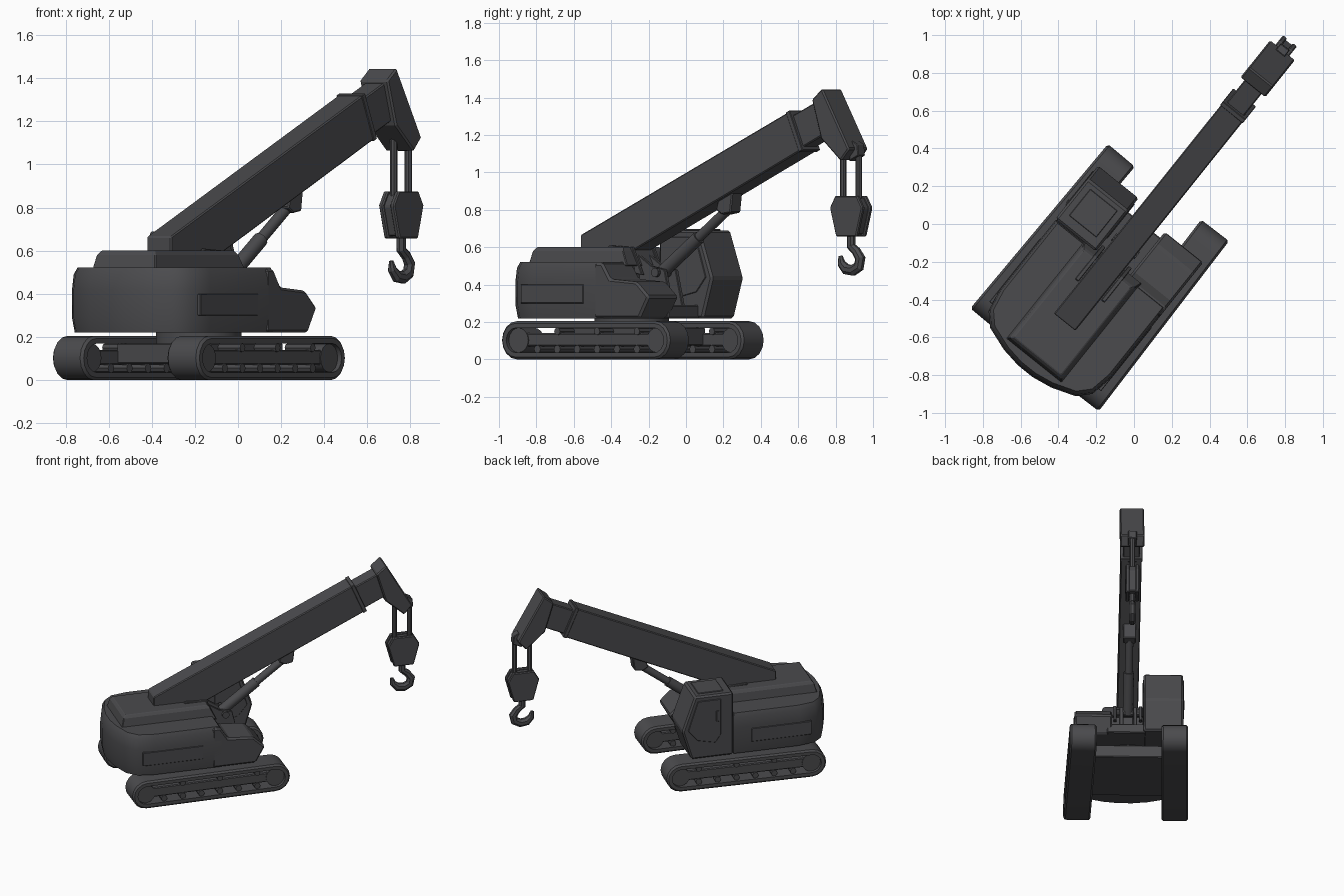
import bpy, bmesh, math
from mathutils import Matrix, Vector

if "Cube" in bpy.data.objects:
    bpy.data.objects.remove(bpy.data.objects["Cube"])

# Built along local +X (boom direction), then turned into place
PLACE = Matrix.Translation((0.03, -0.024, 0)) @ Matrix.Rotation(math.radians(51.3), 4, 'Z')
GREY = bpy.data.materials.new("dark_grey")
GREY.diffuse_color = (0.07, 0.07, 0.075, 1)
GREY.use_nodes = True
GREY.node_tree.nodes["Principled BSDF"].inputs["Base Color"].default_value = GREY.diffuse_color


def finish(name, bm, bevel=0.0, extra=Matrix(), smooth=False):
    bmesh.ops.recalc_face_normals(bm, faces=bm.faces)
    me = bpy.data.meshes.new(name)
    bm.to_mesh(me)
    bm.free()
    me.transform(PLACE @ extra)
    me.materials.append(GREY)
    ob = bpy.data.objects.new(name, me)
    bpy.context.collection.objects.link(ob)
    if bevel:
        m = ob.modifiers.new("bevel", 'BEVEL')
        m.width, m.segments, m.limit_method = bevel, 1, 'ANGLE'
        m.angle_limit = math.radians(35)
    if smooth:
        bpy.ops.object.select_all(action='DESELECT')
        ob.select_set(True)
        bpy.context.view_layer.objects.active = ob
        bpy.ops.object.shade_smooth_by_angle(angle=math.radians(35))
    return ob


def loft(name, rings, bevel=0.0, smooth=False):
    """Skin a stack of equal-length rings and cap both ends."""
    bm = bmesh.new()
    vs = [[bm.verts.new(p) for p in r] for r in rings]
    n = len(vs[0])
    for a, b in zip(vs, vs[1:]):
        for i in range(n):
            bm.faces.new((a[i], a[(i + 1) % n], b[(i + 1) % n], b[i]))
    bm.faces.new(vs[0])
    bm.faces.new(vs[-1])
    return finish(name, bm, bevel, smooth=smooth)


def prism(name, prof, y0, y1, bevel=0.006):
    """Side profile (x, z) extruded across y."""
    return loft(name, [[(x, y, z) for x, z in prof] for y in (y0, y1)], bevel)


def box(name, x0, x1, y0, y1, z0, z1, bevel=0.006):
    return prism(name, [(x0, z0), (x1, z0), (x1, z1), (x0, z1)], y0, y1, bevel)


def rod(name, a, b, r, sides=12, extra=Matrix()):
    a, b = Vector(a), Vector(b)
    d = b - a
    bm = bmesh.new()
    bmesh.ops.create_cone(bm, cap_ends=True, segments=sides, radius1=r, radius2=r, depth=d.length)
    bm.transform(Matrix.Translation((a + b) / 2) @ d.to_track_quat('Z', 'Y').to_matrix().to_4x4())
    return finish(name, bm, 0, extra, True)


def stadium(x0, x1, z0, z1, n=8):
    r, zc = (z1 - z0) / 2, (z0 + z1) / 2
    arc = lambda cx, s: [(cx + r * math.cos(s + math.pi * i / n), zc + r * math.sin(s + math.pi * i / n))
                         for i in range(n + 1)]
    return arc(x1 - r, -math.pi / 2) + arc(x0 + r, math.pi / 2)


# Crawler tracks: hollow belt, inner beam, wheels and rollers, slightly toed in
for side, s in (("left", 1), ("right", -1)):
    toe = (Matrix.Translation((-0.325, s * 0.33, 0)) @ Matrix.Rotation(-s * math.radians(1.25), 4, 'Z')
           @ Matrix.Translation((0.325, 0, 0)))
    bm = bmesh.new()
    W = 0.093
    outer, inner = stadium(-0.892, 0.242, 0, 0.205), stadium(-0.855, 0.205, 0.036, 0.169)
    mid = stadium(-0.88, 0.23, 0.012, 0.193)
    loop = [(outer, -W + 0.012), (outer, W - 0.012), (mid, W), (inner, W), (inner, -W), (mid, -W)]
    rings = [[bm.verts.new((x, y, z)) for x, z in p] for p, y in loop]
    n = len(outer)
    for a, b in zip(rings, rings[1:] + rings[:1]):
        for i in range(n):
            bm.faces.new((a[i], a[(i + 1) % n], b[(i + 1) % n], b[i]))
    finish(side + "_track_belt", bm, 0, toe, True)
    bm = bmesh.new()
    bmesh.ops.create_cube(bm, size=1, matrix=Matrix.Translation((-0.325, 0, 0.105)) @ Matrix.Diagonal((0.92, 0.13, 0.07, 1)))
    finish(side + "_track_beam", bm, 0.006, toe)
    for x in (-0.79, 0.14):
        rod(side + "_end_wheel", (x, -0.07, 0.1025), (x, 0.07, 0.1025), 0.066, 16, toe)
    for i in range(6):
        x = -0.66 + i * 0.134
        rod(side + "_lower_roller", (x, -0.075, 0.055), (x, 0.075, 0.055), 0.022, 8, toe)
        if i % 2:
            rod(side + "_upper_roller", (x, -0.075, 0.15), (x, 0.075, 0.15), 0.02, 8, toe)

# Undercarriage frame and slewing ring
box("undercarriage_frame", -0.6, -0.06, -0.28, 0.28, 0.075, 0.17)
rod("slewing_ring", (-0.34, 0, 0.165), (-0.34, 0, 0.23), 0.2, 24)

# Rear body with rounded counterweight, lofted from its plan outline
half = [(-0.24, 0.375), (-0.72, 0.375), (-0.84, 0.352), (-0.905, 0.29), (-0.95, 0.16)]
plan = half + [(-0.968, 0.05), (-0.968, -0.05)] + [(x, -y) for x, y in reversed(half)]
loft("rear_body", [[(-0.45 + (x + 0.45) * k, y * k, z) for x, y in plan]
                   for z, k in ((0.22, 0.975), (0.29, 1.0), (0.42, 1.0), (0.49, 0.985), (0.522, 0.95))], 0, True)
loft("engine_deck", [[(x0, -w, z), (x1, -w, z), (x1, w, z), (x0, w, z)]
                     for z, x0, x1, w in ((0.5, -0.9, -0.22, 0.19), (0.58, -0.88, -0.26, 0.175),
                                          (0.6, -0.865, -0.275, 0.16))], 0.004)
for s in (-1, 1):
    y = sorted((s * 0.36, s * 0.379))
    box("side_panel", -0.80, -0.37, y[0], y[1], 0.3, 0.4, 0.003)
box("front_platform", -0.3, 0.03, -0.15, 0.12, 0.22, 0.29)

# Stepped hood on the right
prism("right_hood", [(-0.3, 0.22), (0.01, 0.22), (0.075, 0.335), (-0.01, 0.415), (-0.19, 0.43),
                     (-0.245, 0.515), (-0.3, 0.515)], -0.375, -0.115, 0.012)

# Cab with inset windows and door handle
cab = [(-0.24, 0.22), (0.06, 0.22), (0.125, 0.435), (0.035, 0.69), (-0.24, 0.69)]
prism("cab", cab, 0.105, 0.38, 0.012)
window = [(-0.11, 0.33), (0.02, 0.36), (0.085, 0.44), (0.015, 0.655), (-0.15, 0.655), (-0.15, 0.39)]
for name, y0, y1 in (("cab_left_window", 0.37, 0.385), ("cab_right_window", 0.1, 0.115)):
    prism(name, window, y0, y1, 0.003)
box("cab_door_handle", -0.135, -0.115, 0.38, 0.391, 0.49, 0.57, 0.002)
box("cab_roof_hatch", -0.18, 0.0, 0.15, 0.335, 0.685, 0.696, 0.003)

# Main boom, inner extension and angled head
prism("main_boom", [(-0.635, 0.57), (-0.635, 0.665), (0.797, 1.326), (0.887, 1.123), (-0.32, 0.56)],
      -0.073, 0.073)
prism("boom_collar", [(0.775, 1.32), (0.80, 1.331), (0.89, 1.12), (0.865, 1.108)], -0.077, 0.077, 0.003)
prism("boom_extension", [(0.7, 1.255), (1.0, 1.393), (1.07, 1.225), (0.78, 1.09)], -0.058, 0.058)
prism("boom_head", [(0.957, 1.39), (1.028, 1.448), (1.213, 1.125), (1.155, 1.06), (1.02, 1.18)],
      -0.084, 0.084, 0.008)

# Lift cylinder with its brackets
rod("lift_cylinder_barrel", (-0.13, 0, 0.467), (0.12, 0, 0.653), 0.036, 12)
rod("lift_cylinder_piston", (0.1, 0, 0.638), (0.33, 0, 0.81), 0.027, 12)
prism("cylinder_top_bracket", [(0.27, 0.80), (0.31, 0.775), (0.37, 0.785), (0.385, 0.9), (0.29, 0.87)],
      -0.045, 0.045)
for s in (-1, 1):
    y = sorted((s * 0.035, s * 0.06))
    prism("cylinder_base_bracket", [(-0.25, 0.27), (-0.02, 0.27), (-0.07, 0.48), (-0.16, 0.5), (-0.25, 0.56)],
          y[0], y[1], 0.003)
    y = sorted((s * 0.078, s * 0.1))
    prism("boom_pivot_cheek", [(-0.45, 0.5), (-0.19, 0.45), (-0.26, 0.6), (-0.42, 0.61)], y[0], y[1], 0.003)
rod("cylinder_pin", (-0.12, -0.08, 0.465), (-0.12, 0.08, 0.465), 0.025, 10)

# Hoist cables
for x in (1.107, 1.215):
    rod("hoist_cable", (x, 0, 0.8), (x, 0, 1.2 if x < 1.15 else 1.115), 0.018, 8)
prism("cable_guide", [(1.19, 1.17), (1.228, 1.15), (1.235, 1.09), (1.17, 1.06)], -0.03, 0.03, 0.004)

# Hook block: two cheek plates around a core
def block(k):
    return [(1.163 + x * k, 0.766 + z * k) for x, z in
            ((-0.075, 0.109), (0.075, 0.109), (0.112, 0.045), (0.07, -0.109), (-0.07, -0.109), (-0.112, 0.045))]
prism("hook_block_core", block(0.9), -0.03, 0.03)
prism("hook_block_left_plate", block(1), 0.02, 0.047)
prism("hook_block_right_plate", block(1), -0.047, -0.02)

# Hook: octagonal sections swept along a curved path
path = [(0.0, 0.67, 0.026), (0.0, 0.605, 0.026), (0.035, 0.578, 0.026), (0.062, 0.54, 0.03),
        (0.052, 0.497, 0.031), (0.012, 0.476, 0.031), (-0.035, 0.482, 0.03), (-0.067, 0.513, 0.024),
        (-0.074, 0.553, 0.012)]
rings = []
for i, (x, z, r) in enumerate(path):
    a, b = path[max(i - 1, 0)], path[min(i + 1, len(path) - 1)]
    t = Vector((b[0] - a[0], b[1] - a[1])).normalized()
    rings.append([(1.163 + x - t.y * r * math.cos(q), 0.85 * r * math.sin(q), z + t.x * r * math.cos(q))
                  for q in [math.pi * (2 * j + 1) / 8 for j in range(8)]])
loft("hook", rings)
